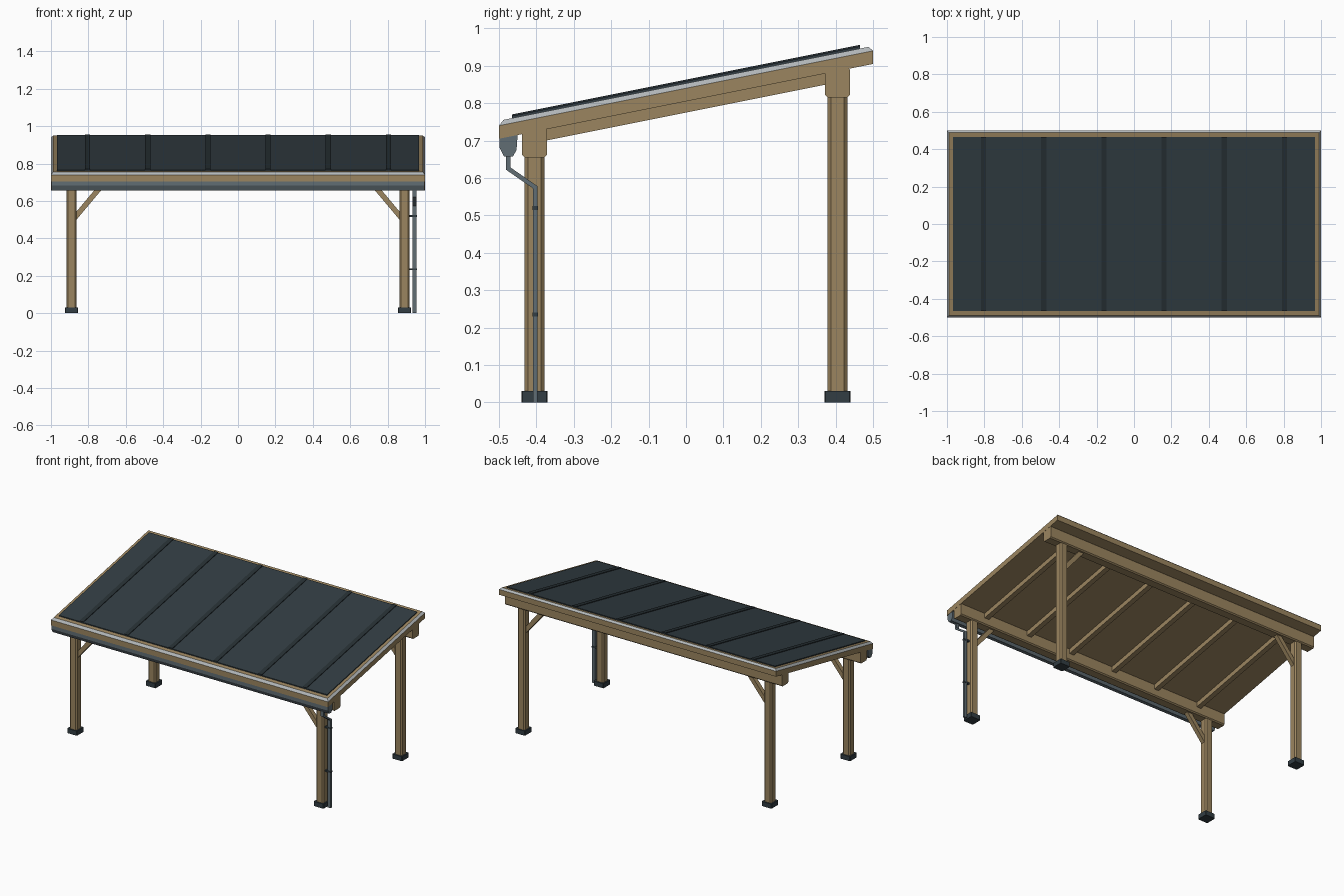
import bpy, bmesh, math
from mathutils import Matrix, Vector

cube = bpy.data.objects.get("Cube")
if cube:
    bpy.data.objects.remove(cube, do_unlink=True)


def material(name, rgb):
    m = bpy.data.materials.new(name)
    m.use_nodes = True
    m.diffuse_color = (*rgb, 1)
    m.node_tree.nodes["Principled BSDF"].inputs["Base Color"].default_value = (*rgb, 1)
    return m


WOOD = material("warm wood", (0.33, 0.235, 0.115))
PANEL = material("dark slate", (0.032, 0.047, 0.056))
SEAM = material("seam charcoal", (0.02, 0.03, 0.035))
GUTTER = material("gutter grey", (0.12, 0.155, 0.175))
TRIM = material("light metal trim", (0.45, 0.48, 0.49))
SLOPE = 0.2


def finish(name, bm, *mats):
    bmesh.ops.recalc_face_normals(bm, faces=bm.faces)
    mesh = bpy.data.meshes.new(name)
    bm.to_mesh(mesh)
    bm.free()
    for m in mats:
        mesh.materials.append(m)
    obj = bpy.data.objects.new(name, mesh)
    bpy.context.collection.objects.link(obj)
    return obj


def new_box(x, y, z):
    """Box from three (low, high) ranges."""
    bm = bmesh.new()
    bmesh.ops.create_cube(bm, size=1)
    for v in bm.verts:
        v.co = Vector([r[0] if c < 0 else r[1] for c, r in zip(v.co, (x, y, z))])
    return bm


def shear(bm):
    """Tilt a flat part to the roof slope, keeping its ends vertical."""
    for v in bm.verts:
        v.co.z += SLOPE * v.co.y


def box(name, x, y, z, mat, sloped=False, chamfer=0, axis=2):
    bm = new_box(x, y, z)
    if chamfer:
        edges = [e for e in bm.edges
                 if abs((e.verts[0].co - e.verts[1].co).normalized()[axis]) > 0.9]
        bmesh.ops.bevel(bm, geom=edges, offset=chamfer, segments=1, affect='EDGES')
    if sloped:
        shear(bm)
    return finish(name, bm, mat)


def prism(name, profile, x0, x1, mat):
    """Extrude a y-z profile along x."""
    bm = bmesh.new()
    face = bm.faces.new([bm.verts.new((x0, y, z)) for y, z in profile])
    out = bmesh.ops.extrude_face_region(bm, geom=[face])
    verts = [g for g in out["geom"] if isinstance(g, bmesh.types.BMVert)]
    bmesh.ops.translate(bm, verts=verts, vec=(x1 - x0, 0, 0))
    return finish(name, bm, mat)


def span(centre, half):
    return (centre - half, centre + half)


# Roof deck with a chamfered metal rim
box("roof_deck", (-1, 1), (-0.5, 0.5), (0.805, 0.84), WOOD, sloped=True)
bm = new_box((-1, 1), (-0.5, 0.5), (0.84, 0.853))
for v in bm.verts:
    if v.co.z > 0.85:
        v.co.x -= math.copysign(0.012, v.co.x)
        v.co.y -= math.copysign(0.012, v.co.y)
bm.normal_update()
for f in bm.faces:
    f.material_index = 0 if abs(f.normal.z) > 0.9 else 1
shear(bm)
finish("roof_rim", bm, WOOD, TRIM)

# Roof covering, standing seams and rafters
box("roof_covering", (-0.968, 0.968), (-0.465, 0.465), (0.85, 0.859), PANEL, sloped=True)
for i in range(6):
    x = -0.805 + i * 0.322
    box(f"roof_seam_{i + 1}", span(x, 0.014), (-0.465, 0.465), (0.855, 0.863), SEAM, sloped=True)
    box(f"rafter_{i + 1}", span(x, 0.016), (-0.4, 0.4), (0.775, 0.81), WOOD, sloped=True)

# Front and back frames: beam, posts, feet and corner braces
for side, y, beam_z in (("front", -0.405, 0.655), ("back", 0.405, 0.815)):
    box(f"{side}_beam", (-0.999, 0.999), span(y, 0.033), (beam_z, beam_z + 0.082), WOOD,
        chamfer=0.007, axis=0)
    for hand, s in (("right", -1), ("left", 1)):
        x = 0.89 * s
        box(f"{side}_{hand}_post", span(x, 0.027), span(y, 0.027), (0.01, beam_z + 0.02), WOOD,
            chamfer=0.009)
        box(f"{side}_{hand}_foot", span(x, 0.035), span(y, 0.035), (0, 0.03), PANEL, chamfer=0.003)
        bm = new_box((-0.11, 0.11), span(0, 0.014), span(0, 0.014))
        bm.transform(Matrix.Translation((0.808 * s, y, beam_z - 0.067))
                     @ Matrix.Rotation(math.radians(50) * s, 4, 'Y'))
        finish(f"{side}_{hand}_brace", bm, WOOD)

# Gutter under the low eave
prism("gutter", [(-0.499, 0.71), (-0.499, 0.682), (-0.486, 0.657), (-0.463, 0.657),
                 (-0.453, 0.675), (-0.45, 0.717)], -0.998, 0.998, GUTTER)

# Downspout with two wall brackets
prism("downspout", [(-0.481, 0.665), (-0.481, 0.622), (-0.409, 0.572), (-0.409, 0),
                    (-0.397, 0), (-0.397, 0.578), (-0.469, 0.628), (-0.469, 0.665)],
      0.934, 0.955, GUTTER)
for name, z in (("upper", 0.52), ("lower", 0.235)):
    box(f"{name}_pipe_bracket", (0.91, 0.957), span(-0.403, 0.008), span(z, 0.005), PANEL)
